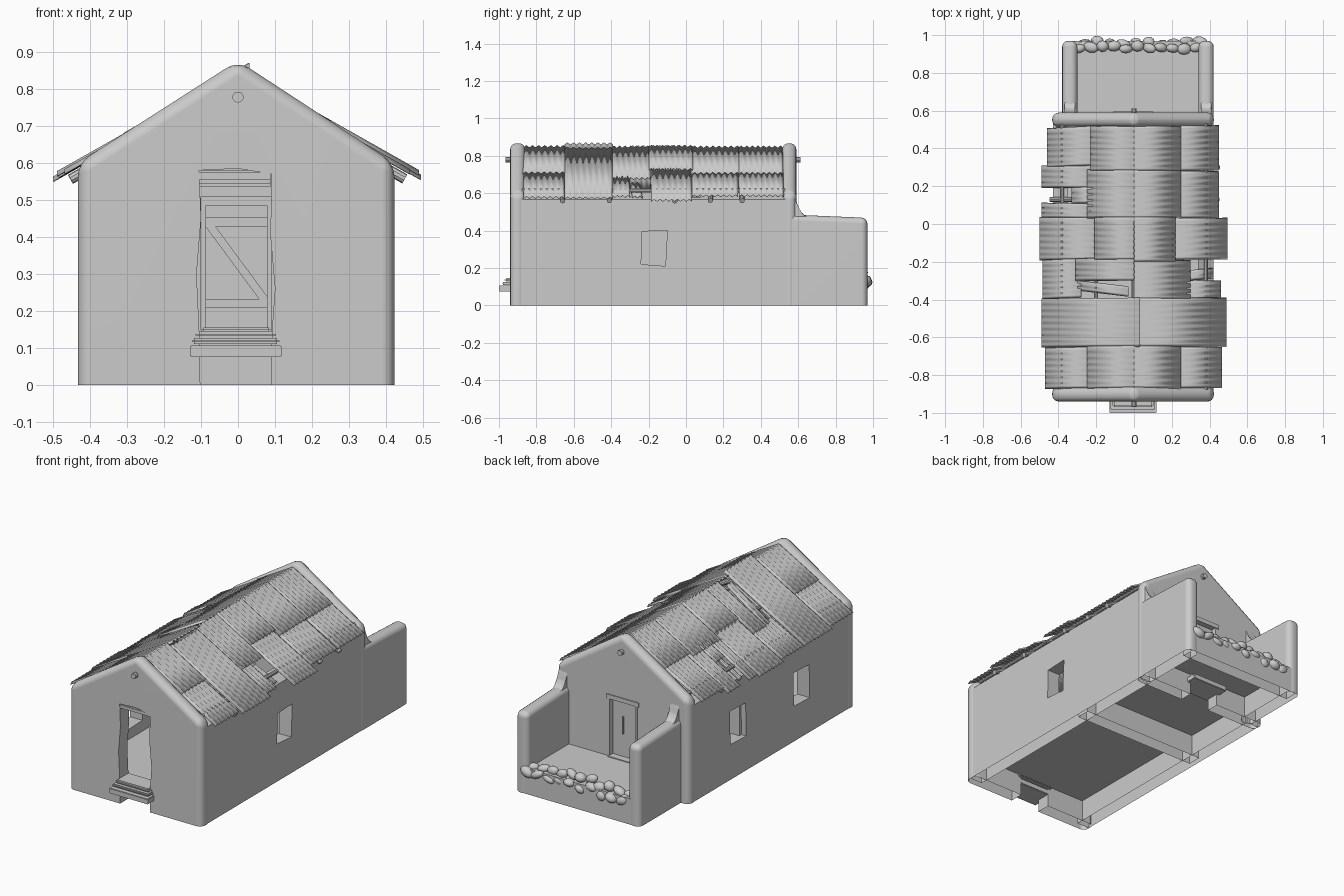
import bpy, bmesh, math, random
from mathutils import Vector, Matrix

if "Cube" in bpy.data.objects:
    bpy.data.objects.remove(bpy.data.objects["Cube"])
random.seed(4)

grey = bpy.data.materials.new("plain grey")
grey.use_nodes = True
COLOUR = (0.6, 0.6, 0.6, 1)
grey.diffuse_color = COLOUR
grey.node_tree.nodes["Principled BSDF"].inputs["Base Color"].default_value = COLOUR


def smooth(ob, angle):
    bpy.ops.object.select_all(action='DESELECT')
    ob.select_set(True)
    bpy.context.view_layer.objects.active = ob
    bpy.ops.object.shade_smooth_by_angle(angle=math.radians(angle))


def finish(bm, name, angle=35):
    bmesh.ops.recalc_face_normals(bm, faces=bm.faces)
    mesh = bpy.data.meshes.new(name)
    bm.to_mesh(mesh)
    bm.free()
    mesh.materials.append(grey)
    ob = bpy.data.objects.new(name, mesh)
    bpy.context.collection.objects.link(ob)
    smooth(ob, angle)
    return ob


def prism(name, outline, axis, lo, hi, bevel=0.0):
    """Extrude an outline along x or y; round every edge that is off the ground."""
    bm = bmesh.new()
    place = (lambda p, d: (d, p[0], p[1])) if axis == 'x' else (lambda p, d: (p[0], d, p[1]))
    a = [bm.verts.new(place(p, lo)) for p in outline]
    b = [bm.verts.new(place(p, hi)) for p in outline]
    bm.faces.new(a)
    bm.faces.new(b)
    for i in range(len(a)):
        j = (i + 1) % len(a)
        bm.faces.new((a[i], a[j], b[j], b[i]))
    if bevel:
        edges = [e for e in bm.edges if max(v.co.z for v in e.verts) > 0.001]
        bmesh.ops.bevel(bm, geom=edges, offset=bevel, segments=4, profile=0.5,
                        affect='EDGES', clamp_overlap=True)
    return finish(bm, name)


def box(name, x, y, z, bevel=0.0, tilt=0.0):
    bm = bmesh.new()
    bmesh.ops.create_cube(bm, size=1)
    size = Vector((x[1] - x[0], y[1] - y[0], z[1] - z[0]))
    mid = Vector((sum(x), sum(y), sum(z))) / 2
    bmesh.ops.scale(bm, vec=size, verts=bm.verts)
    if bevel:
        bmesh.ops.bevel(bm, geom=bm.edges[:], offset=bevel, segments=2, affect='EDGES')
    bmesh.ops.transform(bm, matrix=Matrix.Translation(mid) @ Matrix.Rotation(tilt, 4, 'Y'), verts=bm.verts)
    return finish(bm, name)


def pole(name, start, end, radius):
    start, end = Vector(start), Vector(end)
    bm = bmesh.new()
    bmesh.ops.create_cone(bm, cap_ends=True, segments=10, radius1=radius, radius2=radius,
                          depth=(end - start).length)
    turn = (end - start).to_track_quat('Z', 'Y').to_matrix().to_4x4()
    bmesh.ops.transform(bm, matrix=Matrix.Translation((start + end) / 2) @ turn, verts=bm.verts)
    return finish(bm, name)


def cut(ob, cutter):
    mod = ob.modifiers.new("opening", 'BOOLEAN')
    mod.object = cutter
    mod.solver = 'EXACT'
    bpy.context.view_layer.objects.active = ob
    bpy.ops.object.modifier_apply(modifier=mod.name)
    bpy.data.objects.remove(cutter)


def open_base(ob):
    """Leave the wall open underneath and keep its broad faces evenly shaded."""
    bm = bmesh.new()
    bm.from_mesh(ob.data)
    base = [f for f in bm.faces if max(v.co.z for v in f.verts) < 0.001]
    bmesh.ops.delete(bm, geom=base, context='FACES')
    bm.to_mesh(ob.data)
    bm.free()
    smooth(ob, 35)
    mod = ob.modifiers.new("even shading", 'WEIGHTED_NORMAL')
    mod.keep_sharp = True


# Gable walls and the inner dividing wall
gable = [(-0.433, 0), (0.423, 0), (0.423, 0.6), (0, 0.877), (-0.433, 0.6)]
doorway = [(-0.1, -0.1), (-0.105, 0.15), (-0.112, 0.3), (-0.1, 0.45), (-0.105, 0.58), (0, 0.585),
           (0.09, 0.57), (0.088, 0.4), (0.1, 0.26), (0.09, 0.12), (0.09, -0.1)]
front = prism("front_gable_wall", gable, 'y', -0.94, -0.86, 0.035)
cut(front, prism("cutter", doorway, 'y', -1.1, -0.8))
back = prism("back_gable_wall", gable, 'y', 0.515, 0.59, 0.035)
cut(back, box("cutter", (-0.1, 0.09), (0.4, 0.8), (-0.1, 0.51)))
inner = [(-0.4, 0), (0.4, 0), (0.4, 0.58), (0, 0.8), (-0.4, 0.58)]
divider = prism("dividing_wall", inner, 'y', 0.0, 0.08)
cut(divider, box("cutter", (-0.12, 0.11), (-0.1, 0.2), (0.14, 0.58)))

# Long side walls with window openings
left_wall = prism("left_side_wall", [(0.34, 0), (0.42, 0), (0.42, 0.565), (0.34, 0.61)], 'y', -0.9, 0.55)
cut(left_wall, prism("cutter", [(-0.24, 0.22), (-0.11, 0.21), (-0.1, 0.4), (-0.235, 0.395)], 'x', 0.2, 0.6))
right_wall = prism("right_side_wall", [(-0.35, 0), (-0.43, 0), (-0.43, 0.565), (-0.35, 0.61)], 'y', -0.9, 0.55)
for y in (-0.45, 0.135):
    opening = [(y - 0.075, 0.2), (y + 0.07, 0.205), (y + 0.075, 0.4), (y - 0.07, 0.395)]
    cut(right_wall, prism("cutter", opening, 'x', -0.6, -0.2))

# Floors and the walled yard behind
box("house_floor", (-0.38, 0.38), (-0.9, 0.55), (0.125, 0.142))
box("yard_floor", (-0.34, 0.38), (0.55, 0.94), (0.125, 0.15))
yard = [(0.54, 0), (0.97, 0), (0.97, 0.468), (0.54, 0.486)]
shoulder = [(0.55, 0.42), (0.66, 0.42), (0.645, 0.478), (0.615, 0.49), (0.6, 0.515), (0.588, 0.57), (0.55, 0.57)]
yard_walls = []
for name, x in (("right", -0.38), ("left", 0.342)):
    yard_walls.append(prism("yard_wall_" + name, yard, 'x', x, x + 0.08, 0.032))
    prism("yard_shoulder_" + name, shoulder, 'x', x + 0.012, x + 0.068, 0.006)
yard_back = box("yard_back_wall", (-0.35, 0.39), (0.89, 0.968), (0, 0.15))
for wall in [front, back, divider, left_wall, right_wall, yard_back] + yard_walls:
    open_base(wall)

# Stones bedded along the yard edge
for row, (count, y, z) in enumerate(((11, 0.94, 0.165), (10, 0.965, 0.13))):
    for i in range(count):
        bm = bmesh.new()
        bmesh.ops.create_icosphere(bm, subdivisions=2, radius=1)
        size = Vector((random.uniform(0.03, 0.046), random.uniform(0.022, 0.031), random.uniform(0.021, 0.031)))
        x = -0.29 + (i + 0.4 * row) * 0.68 / count
        spot = Vector((x, y + random.uniform(-0.015, 0.005), z + random.uniform(-0.015, 0.015)))
        turn = Matrix.Rotation(random.uniform(-0.5, 0.5), 4, 'Y') @ Matrix.Rotation(random.uniform(-0.3, 0.3), 4, 'Z')
        bmesh.ops.transform(bm, matrix=Matrix.Translation(spot) @ turn @ Matrix.Diagonal(size).to_4x4(),
                            verts=bm.verts)
        finish(bm, "yard_stone", 60)

# Entrance steps, sills and lintel
box("front_step", (-0.13, 0.118), (-1.0, -0.86), (0.075, 0.106), 0.003)
box("front_sill_lower", (-0.125, 0.112), (-0.985, -0.85), (0.11, 0.126), 0.006)
box("front_sill_upper", (-0.115, 0.103), (-0.97, -0.85), (0.124, 0.146), 0.009)
box("back_step", (-0.12, 0.11), (0.5, 0.65), (0.07, 0.1), 0.003)
box("back_sill", (-0.1, 0.09), (0.5, 0.61), (0.1, 0.155), 0.006)
for i, y in enumerate((-0.925, -0.895, -0.865)):
    box("front_lintel", (-0.106, 0.088), (y - 0.013, y + 0.013), (0.555 - 0.01 * i, 0.575), 0.002)

# Boarded back door with braces and frame
for i in range(5):
    x = -0.09 + i * 0.034
    box("door_board", (x, x + 0.034), (0.553, 0.563), (0.15, 0.488))
for z in (0.22, 0.44):
    box("door_rail", (-0.088, 0.078), (0.543, 0.554), (z - 0.012, z + 0.012))
box("door_brace", (-0.135, 0.13), (0.544, 0.554), (0.32, 0.342), 0, math.atan2(0.21, 0.155))
for x in (-0.1, 0.078):
    box("door_jamb", (x, x + 0.013), (0.535, 0.594), (0.145, 0.505))
box("door_head", (-0.11, 0.1), (0.535, 0.596), (0.485, 0.51))
box("door_handle", (0.005, 0.011), (0.562, 0.575), (0.29, 0.39))

# Roof timbers
SLOPE, RIDGE = 0.565, 0.848
pole("ridge_pole", (0, -0.965, 0.778), (0, 0.612, 0.778), 0.015)
for side in (-1, 1):
    for y in (-0.66, -0.41, -0.06, 0.13, 0.3):
        reach = random.uniform(0.435, 0.455)
        pole("rafter", (0, y, RIDGE - 0.036), (side * reach, y, RIDGE - 0.036 - SLOPE * reach), 0.014)
    for u in (0.2, 0.38):
        z = RIDGE - 0.02 - SLOPE * u
        pole("purlin", (side * u, -0.88, z), (side * u, 0.53, z), 0.011)


def sheet(side, y0, y1, u0, u1, lift=0.0, skew=0.0):
    """One folded roofing sheet with ribs running down the slope."""
    bm = bmesh.new()
    steps = max(2, round((y1 - y0) / 0.031)) * 2
    rows = []
    for u in (u0, u1):
        row = []
        for i in range(steps + 1):
            y = y0 + (y1 - y0) * i / steps + skew * (u - u0)
            z = RIDGE - SLOPE * u + lift + (0.006 if i % 2 else -0.006)
            row.append(bm.verts.new((side * u, y, z)))
        rows.append(row)
    for i in range(steps):
        bm.faces.new((rows[0][i], rows[0][i + 1], rows[1][i + 1], rows[1][i]))
    ob = finish(bm, "roof_sheet", 25)
    mod = ob.modifiers.new("thickness", 'SOLIDIFY')
    mod.thickness = 0.003


# Upper sheets: side, y range, slope range; lower sheets tuck beneath
upper = [(1, -0.87, -0.64, 0, 0.25), (1, -0.65, -0.39, 0.02, 0.49), (1, -0.4, -0.19, 0, 0.3),
         (1, -0.2, 0.04, 0, 0.22), (1, 0.03, 0.29, 0, 0.25), (1, 0.28, 0.52, 0, 0.25),
         (-1, -0.87, -0.64, 0, 0.25), (-1, -0.65, -0.39, -0.03, 0.49), (-1, -0.3, -0.18, 0, 0.31),
         (-1, -0.19, 0.04, 0, 0.21), (-1, 0.03, 0.29, 0, 0.25), (-1, 0.28, 0.52, 0, 0.23)]
lower = [(1, -0.87, -0.65, 0.22, 0.465), (1, -0.41, -0.3, 0.28, 0.46), (1, -0.19, 0.03, 0.2, 0.495),
         (1, 0.03, 0.28, 0.2, 0.45), (1, 0.28, 0.52, 0.2, 0.45),
         (-1, -0.87, -0.65, 0.22, 0.47), (-1, -0.39, -0.18, 0.28, 0.485), (-1, -0.19, 0.04, 0.19, 0.5),
         (-1, 0.03, 0.11, 0.22, 0.49), (-1, 0.11, 0.2, 0.22, 0.33), (-1, 0.19, 0.31, 0.22, 0.49),
         (-1, 0.31, 0.52, 0.2, 0.46)]
for s in upper:
    sheet(*s, lift=random.uniform(0.0, 0.004), skew=random.uniform(-0.02, 0.0))
for s in lower:
    sheet(*s, lift=random.uniform(-0.008, -0.004), skew=random.uniform(-0.05, 0.02))

# Slipped loose sheets over the gaps
sheet(-1, -0.385, -0.33, 0.03, 0.3, -0.006, 0.12)
sheet(1, -0.3, -0.245, 0.29, 0.42, -0.03, 0.1)
